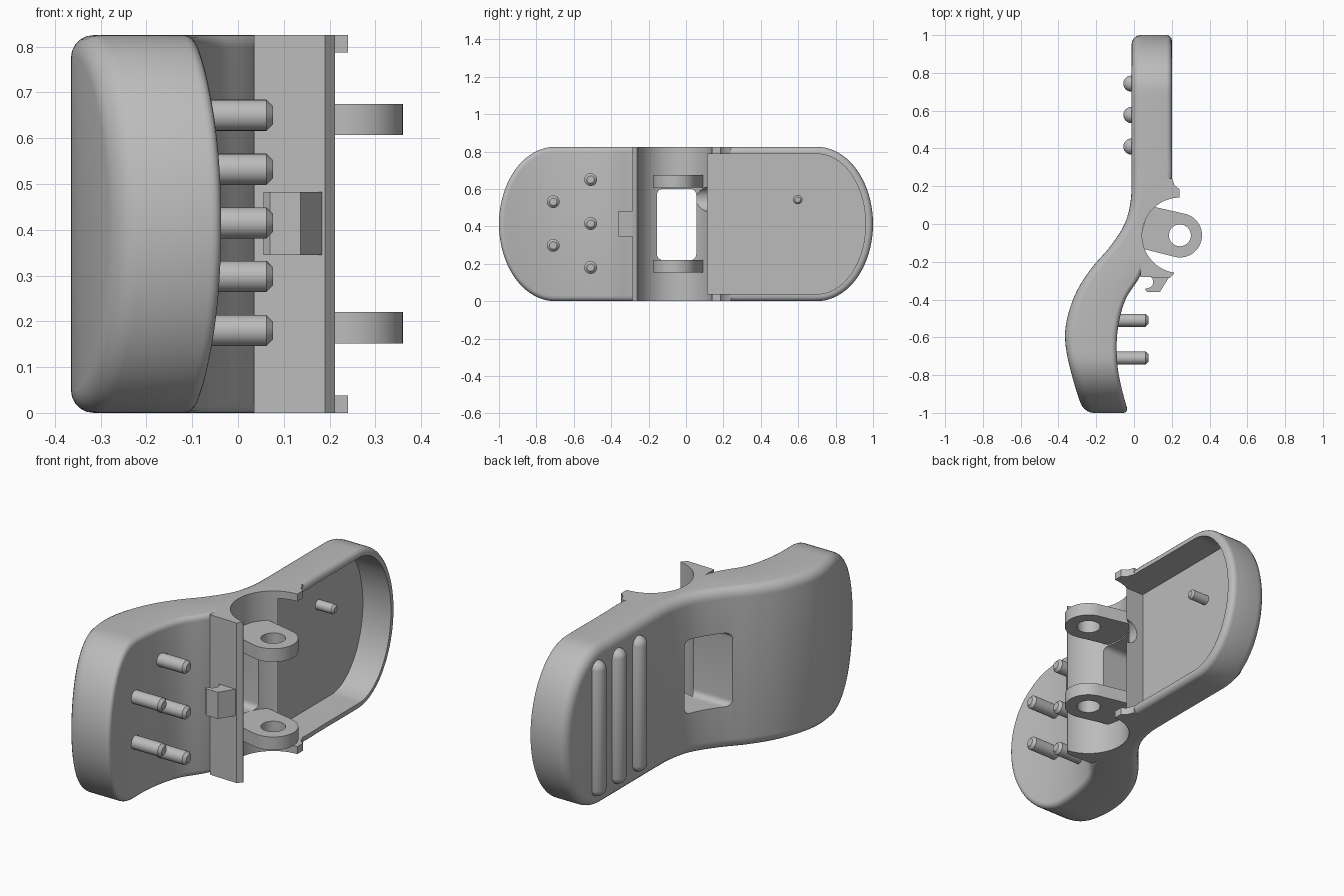
import bpy, bmesh, math
from math import sin, cos, pi, radians

cube = bpy.data.objects.get("Cube")
if cube:
    bpy.data.objects.remove(cube, do_unlink=True)

H = 0.825          # full height
MID = H / 2
grey = bpy.data.materials.new("plain_grey")
grey.use_nodes = True
tone = (0.5, 0.5, 0.5, 1)
grey.diffuse_color = tone
grey.node_tree.nodes["Principled BSDF"].inputs["Base Color"].default_value = tone


def finish(name, bm):
    bmesh.ops.recalc_face_normals(bm, faces=bm.faces)
    mesh = bpy.data.meshes.new(name)
    bm.to_mesh(mesh)
    bm.free()
    mesh.materials.append(grey)
    ob = bpy.data.objects.new(name, mesh)
    bpy.context.collection.objects.link(ob)
    return ob


def prism(name, pts, lo, hi, axis="z"):
    """Extrude an outline: xy along z, yz along x, or xz along y."""
    place = {"z": lambda u, v, w: (u, v, w), "x": lambda u, v, w: (w, u, v),
             "y": lambda u, v, w: (u, w, v)}[axis]
    bm = bmesh.new()
    a, b = [[bm.verts.new(place(u, v, w)) for u, v in pts] for w in (lo, hi)]
    bm.faces.new(a)
    bm.faces.new(b)
    for i in range(len(a)):
        j = (i + 1) % len(a)
        bm.faces.new((a[i], a[j], b[j], b[i]))
    return finish(name, bm)


def arc(cu, cv, ru, rv, start, end, n=24):
    angles = [radians(start + (end - start) * i / n) for i in range(n + 1)]
    return [(cu + ru * cos(t), cv + rv * sin(t)) for t in angles]


def circle(cu, cv, r, n=64):
    return arc(cu, cv, r, r, 0, 360, n)[:-1]


def combine(ob, other, operation="DIFFERENCE"):
    mod = ob.modifiers.new(other.name, "BOOLEAN")
    mod.operation, mod.solver, mod.object = operation, "EXACT", other
    other.hide_render = True
    bpy.context.view_layer.objects.active = ob
    bpy.ops.object.modifier_apply(modifier=mod.name)


def smooth(ob, angle=32):
    bpy.ops.object.select_all(action="DESELECT")
    ob.select_set(True)
    bpy.context.view_layer.objects.active = ob
    bpy.ops.object.shade_smooth_by_angle(angle=radians(angle))


def spline(pts):
    """Smooth curve x(y) through a few points."""
    n = len(pts)
    slope = []
    for i in range(n):
        (y0, x0), (y1, x1) = pts[max(i - 1, 0)], pts[min(i + 1, n - 1)]
        slope.append((x1 - x0) / (y1 - y0))

    def at(y):
        i = max(k for k in range(n - 1) if k == 0 or pts[k][0] <= y)
        (y0, x0), (y1, x1) = pts[i], pts[i + 1]
        d = y1 - y0
        t = (y - y0) / d
        return ((2*t**3 - 3*t*t + 1) * x0 + (t**3 - 2*t*t + t) * d * slope[i]
                + (3*t*t - 2*t**3) * x1 + (t**3 - t*t) * d * slope[i + 1])
    return at


# Curved shell: rounded outline swept between two face curves
back_x = spline([(-1, -.265), (-.85, -.315), (-.66, -.36), (-.53, -.36), (-.37, -.31), (-.24, -.23),
                 (-.12, -.127), (0, -.05), (.12, -.018), (.25, -.013), (.4, -.013), (1, -.013)])
grip_x = spline([(-1, -.03), (-.85, -.07), (-.72, -.09), (-.56, -.086), (-.4, -.045),
                 (-.28, .03), (-.15, .08), (.1, .17), (.24, .2), (.4, .2), (.6, .2), (1, .2)])


def outline(inset):
    """(y, half height) stations of the round-ended outline."""
    ry, rz = .3 - inset, MID - inset
    low = arc(-.7, 0, ry, rz, 180, 90, 20)
    high = arc(.7, 0, ry, rz, 90, 0, 20)
    straight = [(-.7 + 1.4 * i / 56, rz) for i in range(1, 56)]
    return low + straight + high


def build_shell():
    bm = bmesh.new()
    rows = []
    steps = 5
    for face, r, sign in ((grip_x, .028, -1), (back_x, .05, 1)):
        side = []
        for k in range(steps + 1):
            t = k / steps * pi / 2
            st = outline(r * (1 - sin(t)))
            off = sign * r * (1 - cos(t))
            pts = [(face(y) + off, y, MID + h) for y, h in st]
            pts += [(face(y) + off, y, MID - h) for y, h in st[-2:0:-1]]
            side.append([bm.verts.new(p) for p in pts])
        rows += side if sign < 0 else side[::-1]
    n = len(rows[0])
    for a, b in zip(rows, rows[1:]):
        for i in range(n):
            j = (i + 1) % n
            bm.faces.new((a[i], a[j], b[j], b[i]))
    # Faces ruled straight across the height
    for row in (rows[0], rows[-1]):
        for i in range(n // 2):
            quad = [row[i], row[i + 1], row[(n - i - 1) % n], row[(n - i) % n]]
            bm.faces.new(list(dict.fromkeys(quad)))
    return finish("curved_shell", bm)


shell = build_shell()

# Hinge block with its fin and lip
block = prism("hinge_block", [(.035, -.28), (.19, -.285), (.212, -.262), (.24, .1), (.24, .185),
                              (.215, .205), (.202, .24), (.1, .24), (.035, .15)], 0, H)
combine(shell, block, "UNION")

# Cutters: hinge bore, tray, window, cable notch
HX, HY = .243, -.06
cutters = [
    prism("bore_cutter", circle(HX, HY, .2, 96), -.1, 1),
    prism("tray_cutter", [(.115, .038)] + arc(.7, MID, .26, MID - .038, -90, 90, 48)
          + [(.115, H - .038)], .04, .5, "x"),
    prism("window_cutter", arc(.025, .57, .03, .03, 0, 90, 6) + arc(-.125, .57, .03, .03, 90, 180, 6)
          + arc(-.125, .25, .03, .03, 180, 270, 6) + arc(.025, .25, .03, .03, 270, 360, 6), -.5, .5, "x"),
    prism("notch_cutter", circle(.143, .545, .065, 32), 0, .16, "y"),
]
for cutter in cutters:
    combine(shell, cutter)
smooth(shell)

# Hinge lugs
pin = prism("pin_cutter", circle(HX, HY, .058, 48), -.1, 1)
for name, z in (("lower_lug", .152), ("upper_lug", .607)):
    lug = prism(name, [(.02, -.125)] + arc(HX, HY, .117, .117, -104, 80, 32) + [(.08, .097)], z, z + .068)
    combine(lug, pin)
    smooth(lug)
for helper in cutters + [pin, block]:
    bpy.data.objects.remove(helper, do_unlink=True)

# Small latch hook on the fin
hook = prism("latch_hook", [(.19, -.275), (.137, -.36), (.07, -.36), (.056, -.344)]
             + arc(.066, -.307, .036, .034, -60, 70, 10) + [(.06, -.27)], .345, .482)
smooth(hook)


# Pegs with chamfered tips
def peg(name, y, z, r, x0, x1, chamfer):
    ob = prism(name, circle(y, z, r, 32), x0, x1, "x")
    bev = ob.modifiers.new("chamfer", "BEVEL")
    bev.width, bev.segments, bev.limit_method = chamfer, 1, "ANGLE"
    bev.angle_limit = radians(60)
    bpy.context.view_layer.objects.active = ob
    bpy.ops.object.modifier_apply(modifier=bev.name)
    smooth(ob)


for i, (y, z) in enumerate([(-.51, .18), (-.51, .415), (-.51, .65), (-.71, .298), (-.71, .532)]):
    peg(f"grip_peg_{i + 1}", y, z, .034, -.15, .076, .014)
peg("tray_peg", .597, .543, .025, .02, .14, .01)

# Rounded ribs on the back
for i, y in enumerate((.41, .577, .743)):
    bm = bmesh.new()
    bmesh.ops.create_uvsphere(bm, u_segments=24, v_segments=13, radius=.043)
    for v in bm.verts:
        v.co.z += MID + math.copysign(.305, v.co.z)
        v.co.x -= .014
        v.co.y += y
    smooth(finish(f"back_rib_{i + 1}", bm))
